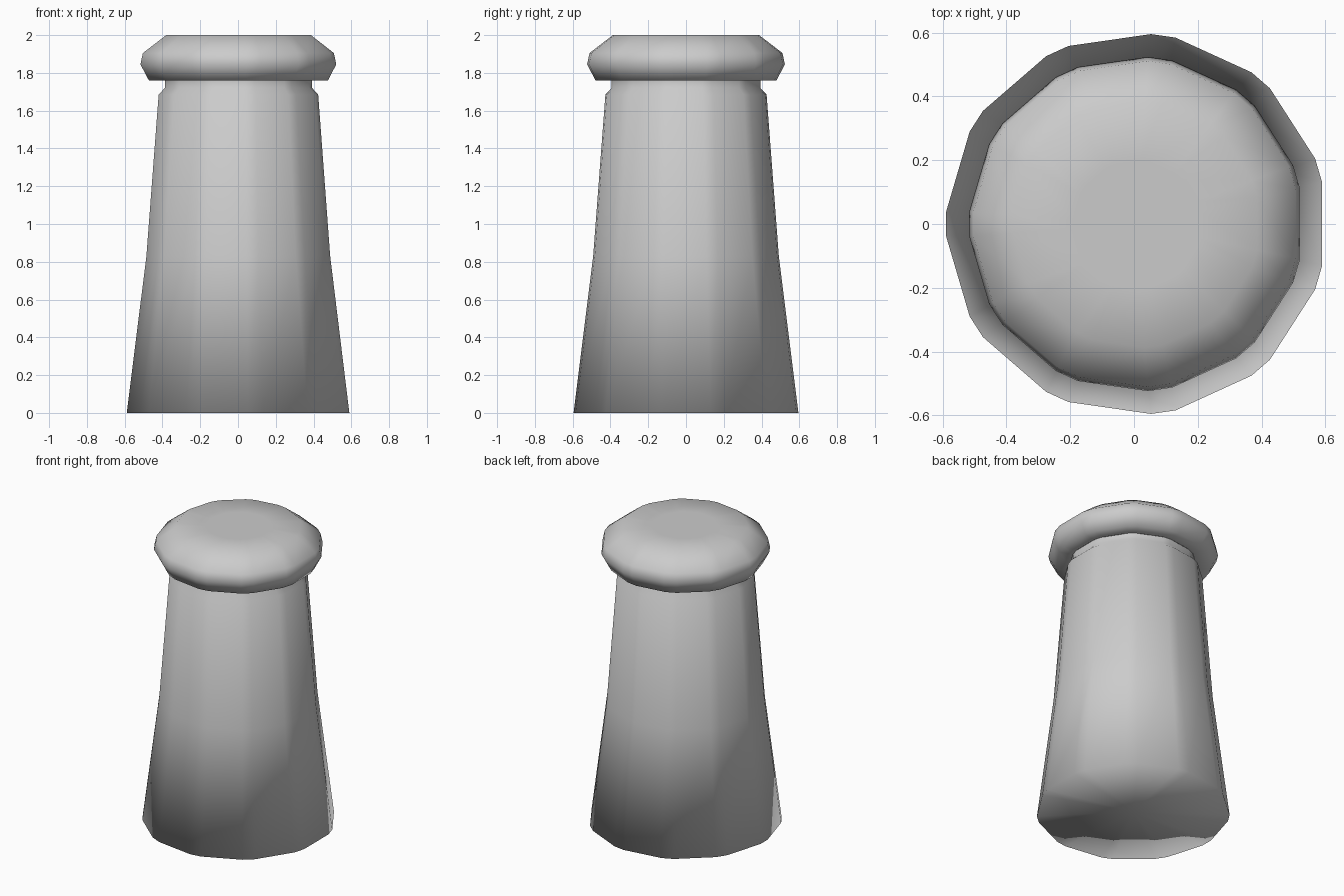
import bpy
import bmesh
from math import cos, sin, pi, radians

SIDES = 11
SHIFT = 0.007  # centres the odd-sided outline on x = 0

if "Cube" in bpy.data.objects:
    bpy.data.objects.remove(bpy.data.objects["Cube"], do_unlink=True)

stone = bpy.data.materials.new("light grey")
stone.use_nodes = True
grey = (0.6, 0.6, 0.6, 1)
stone.diffuse_color = grey
stone.node_tree.nodes["Principled BSDF"].inputs["Base Color"].default_value = grey


def ring(bm, radius, z, chamfer):
    """Eleven-sided ring with every corner chamfered."""
    verts = []
    for i in range(SIDES):
        corner = pi + i * 2 * pi / SIDES
        for a in (corner - chamfer, corner + chamfer):
            verts.append(bm.verts.new((radius * cos(a) + SHIFT, radius * sin(a), z)))
    return verts


def fan(bm, edge_ring, z):
    centre = bm.verts.new((SHIFT, 0, z))
    for i, v in enumerate(edge_ring):
        bm.faces.new((centre, v, edge_ring[(i + 1) % len(edge_ring)]))


def lathe(name, profile, chamfer, close_bottom=False, close_top=False):
    """Stack of rings skinned with quads and smoothed all over."""
    bm = bmesh.new()
    rings = [ring(bm, r, z, radians(chamfer)) for r, z in profile]
    for low, high in zip(rings, rings[1:]):
        for i in range(len(low)):
            j = (i + 1) % len(low)
            bm.faces.new((low[i], low[j], high[j], high[i]))
    if close_bottom:
        fan(bm, rings[0][::-1], profile[0][1])
    if close_top:
        fan(bm, rings[-1], profile[-1][1])
    for f in bm.faces:
        f.smooth = True
    mesh = bpy.data.meshes.new(name)
    bm.to_mesh(mesh)
    bm.free()
    mesh.materials.append(stone)
    obj = bpy.data.objects.new(name, mesh)
    bpy.context.collection.objects.link(obj)
    return obj


# Tapered shaft with a small shoulder and neck
lathe("shaft", [(0.597, 0), (0.493, 0.83), (0.428, 1.685), (0.395, 1.72), (0.395, 1.76)],
      3.7, close_bottom=True)

# Overhanging rounded cap
lathe("cap", [(0.395, 1.76), (0.48, 1.76), (0.525, 1.845), (0.512, 1.905), (0.388, 2.0), (0.2, 2.0)],
      4.2, close_top=True)
